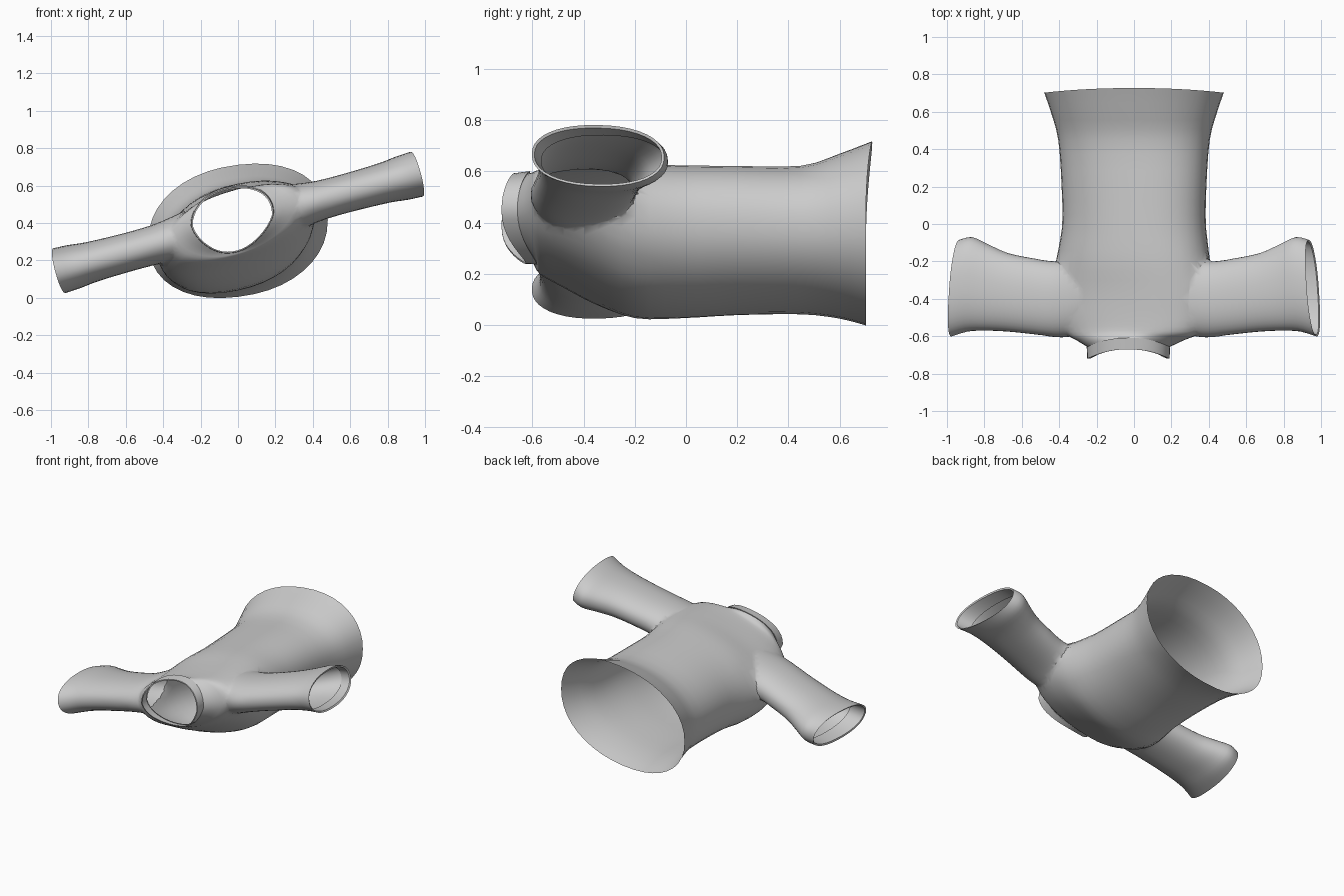
import bpy, bmesh, math
from mathutils import Vector

if "Cube" in bpy.data.objects:
    bpy.data.objects.remove(bpy.data.objects["Cube"])

SEG = 40
TILT = math.atan(0.27)      # the shoulder line leans to one side


def spow(v, e):
    return math.copysign(abs(v) ** e, v)


def smooth_rows(rows, steps):
    """Catmull-Rom interpolation between rows of ring parameters."""
    out = []
    for i in range(len(rows) - 1):
        p0, p1, p2 = rows[max(i - 1, 0)], rows[i], rows[i + 1]
        p3 = rows[min(i + 2, len(rows) - 1)]
        for k in range(steps):
            t = k / steps
            out.append([0.5 * (2 * b + (c - a) * t + (2 * a - 5 * b + 4 * c - d) * t * t
                               + (3 * b - a - 3 * c + d) * t ** 3)
                        for a, b, c, d in zip(p0, p1, p2, p3)])
    return out + [list(rows[-1])]


def loft(name, rings, capped=True):
    bm = bmesh.new()
    loops = [[bm.verts.new(p) for p in r] for r in rings]
    for r0, r1 in zip(loops, loops[1:]):
        for i in range(len(r0)):
            j = (i + 1) % len(r0)
            bm.faces.new((r0[i], r0[j], r1[j], r1[i]))
    if capped:
        bm.faces.new(loops[0])
        bm.faces.new(loops[-1])
    bmesh.ops.recalc_face_normals(bm, faces=bm.faces)
    me = bpy.data.meshes.new(name)
    bm.to_mesh(me)
    bm.free()
    ob = bpy.data.objects.new(name, me)
    bpy.context.collection.objects.link(ob)
    return ob


def body_ring(y, cx, a, cz, b, shear, side, top, bottom, taper):
    """Sheared oval, narrowed below by taper; side/top/bottom shift it along y."""
    pts = []
    for i in range(SEG):
        t = 2 * math.pi * i / SEG
        c, s = math.cos(t), math.sin(t)
        x = a * spow(c, 0.92) * (1 - taper * max(0, -s))
        z = b * spow(s, 0.92)
        dy = side * c * c + (top if s > 0 else bottom) * s * s
        pts.append(Vector((cx + x, y + dy, cz + z + shear * x)))
    return pts


def sleeve_ring(d, y0, y1, h, slant, side):
    """Flat oval across a sleeve, d along the tilted arm line."""
    pts = []
    for i in range(SEG):
        t = 2 * math.pi * i / SEG
        c, s = math.cos(t), math.sin(t)
        u = side * (d - slant * c)
        w = h * spow(s, 0.9)
        pts.append(Vector((u * math.cos(TILT) - w * math.sin(TILT),
                           (y0 + y1) / 2 + (y1 - y0) / 2 * spow(c, 0.9),
                           0.403 + u * math.sin(TILT) + w * math.cos(TILT))))
    return pts


# torso, from flared hem to neck opening
NECK = (-0.62, -0.03, 0.215, 0.418, 0.172, 0.14, -0.04, 0.01, 0.035, 0.28)
torso_rows = [
    (0.705, 0, 0.48, 0.358, 0.353, 0.12, -0.003, 0.022, -0.003, 0),
    (0.60, 0, 0.445, 0.347, 0.315, 0.13, 0, 0, 0, 0),
    (0.45, 0, 0.405, 0.332, 0.282, 0.15, 0, 0, 0, 0),
    (0.20, 0, 0.387, 0.33, 0.28, 0.18, 0, 0, 0, 0),
    (-0.02, 0, 0.385, 0.325, 0.285, 0.20, 0, 0, 0, 0),
    (-0.20, -0.005, 0.415, 0.327, 0.28, 0.23, 0, 0, 0, 0),
    (-0.35, -0.01, 0.42, 0.35, 0.24, 0.27, 0, 0, 0, 0),
    (-0.48, -0.01, 0.405, 0.38, 0.20, 0.27, 0, 0, 0, 0),
    (-0.57, -0.01, 0.365, 0.40, 0.178, 0.26, -0.01, 0, 0.005, 0.08),
    (-0.60, -0.02, 0.29, 0.41, 0.174, 0.2, -0.02, 0.005, 0.02, 0.18),
    NECK,
]
shirt = loft("shirt", [body_ring(*r) for r in smooth_rows(torso_rows, 3)])

# sleeves, each flaring to a cuff with a turned-in hem
sleeve_rows = [
    (0.25, -0.57, -0.17, 0.135, 0.0),
    (0.34, -0.60, -0.19, 0.121, 0.0),
    (0.43, -0.605, -0.20, 0.108, 0.0),
    (0.55, -0.59, -0.185, 0.103, 0.0),
    (0.70, -0.575, -0.155, 0.105, 0.0),
    (0.82, -0.57, -0.105, 0.110, 0.005),
    (0.91, -0.575, -0.07, 0.120, 0.012),
    (0.99, -0.602, -0.085, 0.124, 0.022),
]
hem = [(0.985, -0.592, -0.095, 0.113, 0.022), (0.90, -0.565, -0.08, 0.107, 0.012)]
for side in (-1, 1):
    rows = smooth_rows(sleeve_rows, 3) + hem
    sleeve = loft("sleeve", [sleeve_ring(*r, side) for r in rows])
    mod = shirt.modifiers.new("join", 'BOOLEAN')
    mod.operation, mod.solver, mod.object = 'UNION', 'EXACT', sleeve
    dg = bpy.context.evaluated_depsgraph_get()
    joined = bpy.data.meshes.new_from_object(shirt.evaluated_get(dg))
    shirt.modifiers.clear()
    shirt.data = joined
    bpy.data.objects.remove(sleeve)

# open the hem, neck and cuffs by removing the end caps
bm = bmesh.new()
bm.from_mesh(shirt.data)
caps = [f for f in bm.faces if len(f.verts) >= 20]
bmesh.ops.delete(bm, geom=caps, context='FACES')
# soften the cloth where the sleeves meet the torso
seam = [v for v in bm.verts if 0.3 < abs(v.co.x) < 0.5 and -0.6 < v.co.y < -0.1]
for _ in range(3):
    bmesh.ops.smooth_vert(bm, verts=seam, factor=0.4,
                          use_axis_x=True, use_axis_y=True, use_axis_z=True)
bm.to_mesh(shirt.data)
bm.free()

# collar band, rising at the sides of the neck
collar_rows = [NECK,
               (-0.618, -0.03, 0.223, 0.418, 0.179, 0.14, -0.04, 0.01, 0.035, 0.28),
               (-0.675, -0.03, 0.22, 0.415, 0.174, 0.14, -0.045, 0.005, 0.05, 0.28),
               (-0.675, -0.03, 0.212, 0.415, 0.167, 0.14, -0.045, 0.005, 0.05, 0.28)]
collar = loft("collar", [body_ring(*r) for r in collar_rows], capped=False)

for ob in (shirt, collar):
    bpy.ops.object.select_all(action='DESELECT')
    ob.select_set(True)
    bpy.context.view_layer.objects.active = ob
    bpy.ops.object.shade_smooth_by_angle(angle=math.radians(45))
